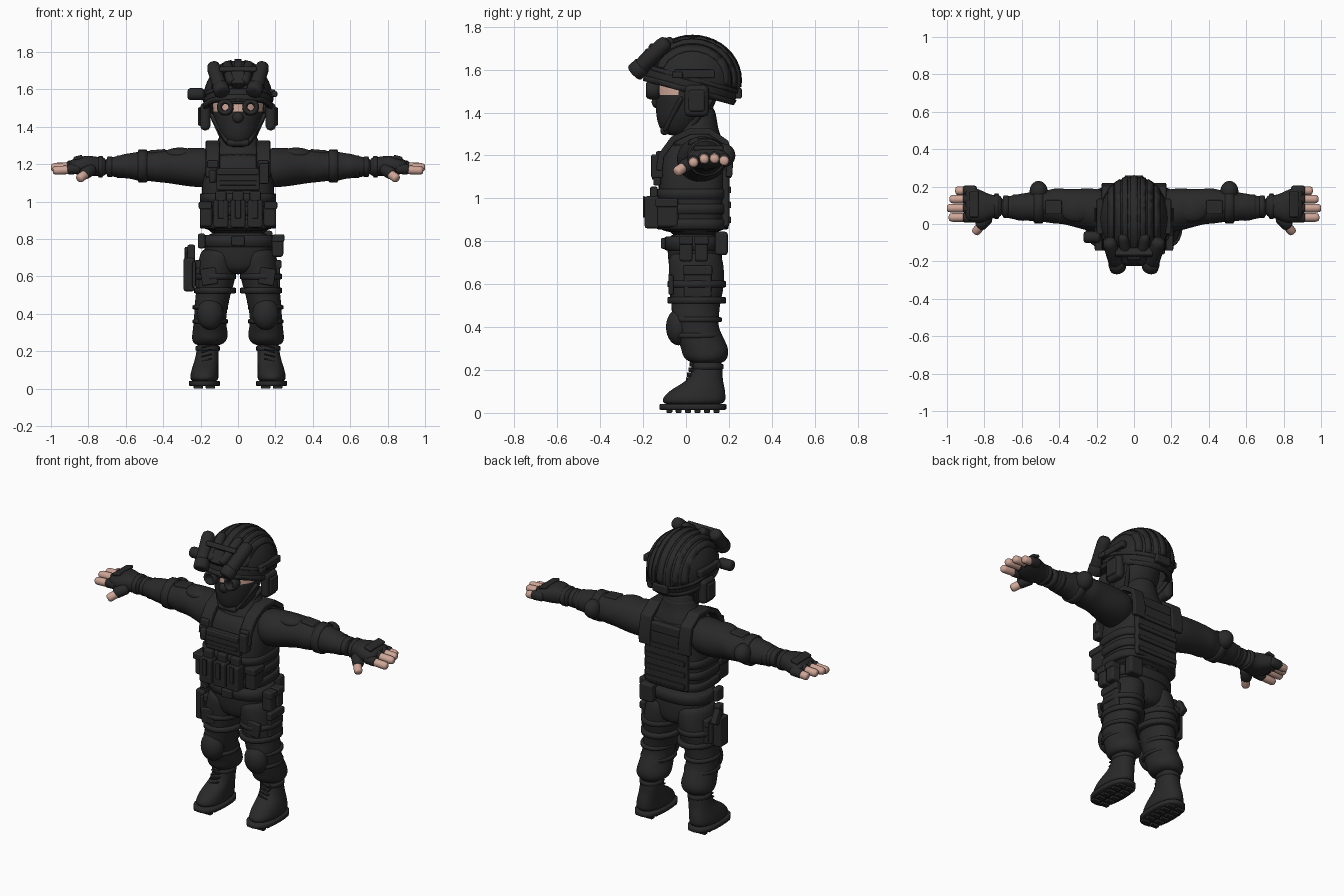
import bpy
import bmesh
from math import sin, cos, pi, copysign
from mathutils import Vector, Matrix, Euler

default_cube = bpy.data.objects.get("Cube")
if default_cube:
    bpy.data.objects.remove(default_cube, do_unlink=True)


def make_material(name, colour):
    material = bpy.data.materials.new(name)
    material.use_nodes = True
    material.diffuse_color = (*colour, 1)
    material.node_tree.nodes["Principled BSDF"].inputs["Base Color"].default_value = (*colour, 1)
    return material


BLACK = make_material("black fabric", (.022, .022, .022))
SKIN = make_material("skin", (.62, .38, .31))


def finish(name, bm, material=BLACK, mirror=False, subsurf=0, bevel=0, solid=0):
    """Turn a bmesh in world coordinates into a smooth object with modifiers."""
    bmesh.ops.recalc_face_normals(bm, faces=bm.faces)
    mesh = bpy.data.meshes.new(name)
    bm.to_mesh(mesh)
    bm.free()
    mesh.materials.append(material)
    mesh.polygons.foreach_set("use_smooth", [True] * len(mesh.polygons))
    obj = bpy.data.objects.new(name, mesh)
    bpy.context.collection.objects.link(obj)
    if solid:
        modifier = obj.modifiers.new("Thickness", "SOLIDIFY")
        modifier.thickness = solid
        modifier.offset = -1
    if bevel:
        modifier = obj.modifiers.new("Bevel", "BEVEL")
        modifier.width = bevel
        modifier.segments = 2
        modifier.harden_normals = True
    if subsurf:
        modifier = obj.modifiers.new("Smooth", "SUBSURF")
        modifier.levels = modifier.render_levels = subsurf
    if mirror:
        obj.modifiers.new("Mirror", "MIRROR").use_mirror_merge = False
    return obj


def bridge(rings):
    """Join rings of points into a closed, capped surface."""
    bm = bmesh.new()
    loops = [[bm.verts.new(point) for point in ring] for ring in rings]
    count = len(loops[0])
    for low, high in zip(loops, loops[1:]):
        for i in range(count):
            j = (i + 1) % count
            bm.faces.new((low[i], low[j], high[j], high[i]))
    bm.faces.new(loops[0])
    bm.faces.new(loops[-1])
    return bm


def loft(name, rows, axis="z", power=1.0, fold=0.0, sides=24, **options):
    """Rows: position on the axis, two centre coordinates, two radii."""
    rings = []
    for k, (t, ca, cb, ra, rb) in enumerate(rows):
        ring = []
        for i in range(sides):
            angle = 2 * pi * i / sides
            swell = 1 + fold * sin(3 * angle + 2.1 * k)
            c, s = (copysign(abs(v) ** power, v) * swell for v in (cos(angle), sin(angle)))
            a, b = ca + ra * c, cb + rb * s
            ring.append((t, a, b) if axis == "x" else (a, b, t))
        rings.append(ring)
    return finish(name, bridge(rings), **options)


def band(name, t, half, ca, cb, ra, rb, **options):
    """A strap that wraps round a limb or the body."""
    edge = .008
    rows = [(t - half, ca, cb, ra - edge, rb - edge), (t - half + edge / 2, ca, cb, ra, rb),
            (t + half - edge / 2, ca, cb, ra, rb), (t + half, ca, cb, ra - edge, rb - edge)]
    return loft(name, rows, **options)


def box(name, centre, size, bevel=.008, turn=(0, 0, 0), **options):
    bm = bmesh.new()
    matrix = Matrix.Translation(centre) @ Euler(turn).to_matrix().to_4x4() @ Matrix.Diagonal((*size, 1))
    bmesh.ops.create_cube(bm, size=1, matrix=matrix)
    return finish(name, bm, bevel=bevel, **options)


def ball(centre, radii):
    bm = bmesh.new()
    matrix = Matrix.Translation(centre) @ Matrix.Diagonal((*radii, 1))
    bmesh.ops.create_uvsphere(bm, u_segments=32, v_segments=20, radius=1, matrix=matrix)
    return bm


def rod(name, start, end, radius, sides=16, **options):
    """A cylinder with rounded ends between two points."""
    start, end = Vector(start), Vector(end)
    turn = (end - start).to_track_quat("Z", "Y")
    rings = []
    for t, grow in ((0, .55), (.05, .85), (.16, 1), (.84, 1), (.95, .85), (1, .55)):
        middle = start.lerp(end, t)
        rings.append([middle + turn @ Vector((cos(a), sin(a), 0)) * radius * grow
                      for a in (2 * pi * i / sides for i in range(sides))])
    return finish(name, bridge(rings), **options)


def ribbon(name, path, x, width, thick, **options):
    """A flat strap following a path of (y, z) points."""
    points = [Vector((x, y, z)) for y, z in path]
    rings = []
    for i, p in enumerate(points):
        along = points[min(i + 1, len(points) - 1)] - points[max(i - 1, 0)]
        out = Vector((0, -along.z, along.y)).normalized() * thick / 2
        side = Vector((width / 2, 0, 0))
        rings.append([p - side - out, p + side - out, p + side + out, p - side + out])
    return finish(name, bridge(rings), bevel=.006, **options)


# Head in a balaclava with an open strip round the eyes
head = loft("head", [(1.29, 0, -.03, .05, .05), (1.32, 0, -.04, .08, .085), (1.38, 0, -.015, .115, .125),
                     (1.46, 0, 0, .135, .145), (1.475, 0, 0, .137, .145), (1.535, 0, .01, .14, .15),
                     (1.55, 0, .01, .14, .15), (1.65, 0, .02, .11, .12)], subsurf=2)
head.data.materials.append(SKIN)
for face in head.data.polygons:
    if 1.47 < face.center.z < 1.54 and face.center.y < -.04:
        face.material_index = 1
finish("mask_nose", ball((0, -.135, 1.45), (.03, .025, .03)))

# Goggle rings over the eyes
bpy.ops.mesh.primitive_torus_add(major_radius=.031, minor_radius=.014, location=(0, 0, 0))
torus = bpy.context.object
torus.name = "goggle_rings"
torus.data.transform(Matrix.Translation((.068, -.155, 1.505)) @ Matrix.Diagonal((1, 2.2, 1, 1))
                     @ Matrix.Rotation(pi / 2, 4, "X"))
torus.data.materials.append(BLACK)
torus.data.polygons.foreach_set("use_smooth", [True] * len(torus.data.polygons))
torus.modifiers.new("Mirror", "MIRROR")
box("goggle_bridge", (0, -.16, 1.53), (.08, .02, .015), .004)

# Helmet shell, rim and ridges, all cut from one egg shape
LOWER = Vector((0, .27, 1))
RIM_POINT = Vector((0, -.19, 1.55))


def cap(name, grow, low, high=None, strip=None, **options):
    bm = ball((0, .03, 1.55), (.185 + grow, .223 + grow, .205 + grow))
    cuts = [(RIM_POINT + Vector((0, 0, low)), LOWER, True)]
    if high:
        cuts.append((RIM_POINT + Vector((0, 0, high)), LOWER, False))
    if strip:
        cuts += [((strip[0], 0, 0), (1, 0, 0), True), ((strip[1], 0, 0), (1, 0, 0), False)]
    for point, normal, below in cuts:
        bmesh.ops.bisect_plane(bm, geom=bm.verts[:] + bm.edges[:] + bm.faces[:], plane_co=point,
                               plane_no=normal, clear_inner=below, clear_outer=not below)
    return finish(name, bm, **options)


cap("helmet_shell", 0, 0, solid=.025)
cap("helmet_rim", .007, -.005, .022, solid=.02)
cap("helmet_side_band", .006, .055, .075, solid=.012)
cap("helmet_centre_ridge", .008, .09, strip=(-.02, .02), solid=.014)
for inner in (.035, .075, .115):
    cap("helmet_ridge", .007, .08, strip=(inner, inner + .028), solid=.014, mirror=True)
box("helmet_rail", (.182, .04, 1.58), (.035, .19, .04), mirror=True)
box("helmet_rail_clip", (.195, -.04, 1.575), (.03, .05, .03), mirror=True)
box("helmet_rear_dial", (0, .245, 1.49), (.1, .03, .05))
rod("helmet_lamp", (-.18, -.07, 1.575), (-.27, -.07, 1.575), .032)

# Night vision tubes folded up on the brow
box("tube_mount", (0, -.185, 1.655), (.07, .05, .08), turn=(-.6, 0, 0))
box("tube_bridge", (0, -.15, 1.7), (.2, .05, .03), turn=(-.6, 0, 0))
rod("outer_tube", (.09, -.23, 1.595), (.135, -.085, 1.735), .038, mirror=True)
rod("outer_tube_collar", (.083, -.245, 1.58), (.097, -.2, 1.623), .044, mirror=True)
rod("inner_tube", (.035, -.215, 1.635), (.06, -.06, 1.738), .028, mirror=True)

# Headset and chin straps
box("ear_cup", (.175, .05, 1.455), (.055, .115, .15), .025, mirror=True)
box("ear_cup_plate", (.205, .05, 1.455), (.02, .075, .1), .01, mirror=True)
rod("chin_strap_front", (.145, -.02, 1.47), (.055, -.1, 1.315), .012, mirror=True)
rod("chin_strap_rear", (.14, .12, 1.46), (.08, .02, 1.33), .012, mirror=True)
rod("chin_cup", (-.06, -.1, 1.315), (.06, -.1, 1.315), .02)

# Shirt body, neck and collar
loft("shirt_body", [(.8, 0, .04, .175, .125), (.95, 0, .035, .18, .14), (1.1, 0, .04, .19, .145),
                    (1.2, 0, .05, .195, .135), (1.28, 0, .06, .15, .11), (1.33, 0, .06, .095, .085),
                    (1.45, 0, .06, .09, .08)], subsurf=2)
band("collar", 1.335, .035, 0, .055, .1, .09)

# Plate carrier with webbing, straps and pouches
loft("vest", [(.84, 0, .03, .17, .14), (.86, 0, .03, .19, .155), (1.05, 0, .03, .198, .16),
              (1.16, 0, .035, .185, .16), (1.24, 0, .045, .15, .145), (1.26, 0, .05, .12, .12)],
     power=.65, subsurf=1, sides=32)
for z in (.88, .95, 1.02):
    band("vest_webbing", z, .024, 0, .03, .204, .168, power=.65, sides=32)
ribbon("shoulder_strap", [(-.125, 1.13), (-.115, 1.2), (-.06, 1.275), (.02, 1.312), (.11, 1.312),
                          (.185, 1.26), (.205, 1.17), (.2, 1.1)], .135, .075, .03, mirror=True)
box("strap_buckle", (.135, -.125, 1.2), (.06, .03, .04), mirror=True)
box("chest_panel", (0, -.135, 1.12), (.23, .035, .12))
box("chest_panel_flap", (0, -.152, 1.16), (.22, .018, .035))
box("chest_panel_strip", (0, -.152, 1.1), (.2, .014, .025), .004)
box("chest_radio", (.14, -.135, 1.15), (.05, .055, .11))
rod("push_to_talk", (-.135, -.14, 1.1), (-.135, -.14, 1.17), .02)
for x in (-.092, 0, .092):
    box("magazine_pouch", (x, -.158, .935), (.08, .07, .15), .012)
    box("magazine_top", (x, -.15, 1.02), (.06, .035, .07))
    box("magazine_strap", (x, -.195, .96), (.03, .012, .1), .004)
box("side_pouch", (.17, -.085, .93), (.065, .1, .13), .015, mirror=True)
box("side_pouch_flap", (.175, -.09, .98), (.07, .105, .04), mirror=True)
box("back_panel", (0, .185, 1.03), (.29, .035, .33), .015)
for z in (.9, .97, 1.04, 1.11):
    box("back_webbing", (0, .204, z), (.27, .012, .03), .004)
box("back_yoke", (0, .185, 1.215), (.2, .04, .06), .012)

# Sleeves with cloth folds, pads and cuffs
loft("sleeve", [(.12, .065, 1.185, .1, .1), (.2, .07, 1.18, .122, .108), (.3, .085, 1.185, .105, .1),
                (.38, .095, 1.19, .094, .088), (.43, .095, 1.188, .096, .086), (.47, .095, 1.19, .083, .08),
                (.52, .095, 1.19, .087, .084), (.56, .092, 1.19, .074, .07), (.61, .09, 1.19, .075, .066),
                (.65, .09, 1.187, .06, .054), (.72, .09, 1.185, .055, .048)],
     axis="x", fold=.025, subsurf=2, mirror=True)
for x, radius in ((.635, .066), (.685, .06)):
    band("sleeve_cuff", x, .016, .092, 1.187, radius, radius - .006, axis="x", mirror=True)
finish("elbow_pad", ball((.51, .175, 1.2), (.048, .055, .055)), mirror=True)
band("elbow_strap", .51, .025, .095, 1.19, .092, .088, axis="x", mirror=True)
finish("shoulder_patch", ball((.31, .075, 1.255), (.085, .065, .034)), mirror=True)
box("upper_arm_pocket", (.43, .09, 1.268), (.09, .075, .02), turn=(0, .08, 0), mirror=True)

# Fingerless gloves and bare fingertips
loft("glove", [(.7, .095, 1.185, .05, .045), (.73, .095, 1.187, .062, .052), (.76, .092, 1.19, .062, .05),
               (.8, .09, 1.19, .082, .058), (.85, .1, 1.19, .096, .05), (.89, .11, 1.19, .09, .036),
               (.905, .11, 1.19, .07, .02)], axis="x", power=.85, subsurf=2, mirror=True)
band("glove_strap", .735, .014, .095, 1.187, .067, .057, axis="x", mirror=True)
box("knuckle_guard", (.855, .105, 1.235), (.05, .14, .02), turn=(0, .25, 0), mirror=True)
for y, z, tip in ((.035, 1.172, .99), (.085, 1.188, 1), (.133, 1.19, .985), (.178, 1.18, .955)):
    rod("finger_sleeve", (.84, y, z + .005), (.915, y, z), .028, mirror=True)
    rod("finger", (.87, y, z), (tip, y, z - .006), .023, mirror=True, material=SKIN)
rod("thumb_sleeve", (.775, .04, 1.175), (.83, -.015, 1.145), .032, mirror=True)
rod("thumb", (.8, .01, 1.16), (.852, -.048, 1.12), .024, mirror=True, material=SKIN)

# Hips, belt and belt pouches
loft("hips", [(.61, 0, .05, .06, .1), (.66, 0, .045, .17, .125), (.76, 0, .04, .185, .128),
              (.85, 0, .035, .175, .125)], power=.85, subsurf=2)
band("belt", .79, .032, 0, .037, .195, .137, power=.85)
box("belt_buckle", (0, -.105, .79), (.07, .025, .05))
for y in (0, .072):
    box("belt_pouch", (.212, y, .765), (.06, .062, .12), .014)
    box("belt_pouch_flap", (.217, y, .805), (.062, .066, .04))
box("rear_belt_pouch", (.14, .165, .79), (.09, .06, .11), .014)
box("right_belt_pouch", (-.195, -.03, .79), (.04, .07, .08), .012)

# Trouser legs with pockets and knee pads
loft("trouser_leg", [(.76, .1, .045, .09, .115), (.7, .105, .045, .104, .13), (.62, .115, .05, .104, .13),
                     (.55, .125, .048, .102, .125), (.5, .132, .045, .092, .112), (.45, .143, .042, .092, .112),
                     (.4, .148, .045, .086, .106), (.34, .15, .068, .088, .112), (.3, .15, .088, .096, .11),
                     (.265, .152, .092, .096, .108), (.24, .155, .095, .082, .088), (.23, .16, .1, .05, .06)],
     fold=.02, subsurf=2, mirror=True)
box("cargo_pocket", (.208, .055, .61), (.035, .13, .15), .014, mirror=True)
box("cargo_flap", (.215, .055, .665), (.035, .135, .045), mirror=True)
box("front_pocket", (.155, -.07, .6), (.085, .025, .09), turn=(0, .15, 0), mirror=True)
for z in (.525, .6):
    band("thigh_strap", z, .016, .123, .05, .113, .137, mirror=True)
finish("knee_pad", ball((.148, -.035, .4), (.07, .058, .085)), mirror=True)
for z in (.36, .435):
    band("knee_strap", z, .012, .148, .052, .095, .115, mirror=True)

# Drop holster on the right thigh
box("holster", (-.262, .04, .61), (.06, .085, .18), .014)
box("holster_clip", (-.25, .04, .72), (.04, .05, .1))
box("pistol_grip", (-.268, .085, .71), (.035, .05, .09), turn=(.5, 0, 0))
box("holster_plate", (-.235, .04, .61), (.02, .13, .14))

# Boots with treaded soles
loft("boot", [(.27, .158, .1, .055, .065), (.2, .162, .1, .06, .07), (.15, .168, .09, .064, .082),
              (.115, .175, .06, .07, .122), (.075, .18, .038, .076, .148), (.03, .18, .032, .078, .152)],
     power=.9, subsurf=2, mirror=True)
loft("boot_sole", [(.014, .18, .032, .078, .15), (.018, .18, .032, .083, .156), (.038, .18, .032, .083, .156),
                   (.042, .18, .032, .078, .15)], power=.8, mirror=True)
for row in range(6):
    for x in (.148, .212):
        box("sole_lug", (x, -.078 + row * .044, .012), (.05, .028, .024), .004, mirror=True)
for step in range(5):
    z = .13 + step * .024
    box("boot_lace", (.168, .008 + step * .006, z), (.06, .03, .008), .003, turn=(0, .25, 0), mirror=True)
band("boot_cuff", .215, .014, .162, .1, .065, .075, mirror=True)
